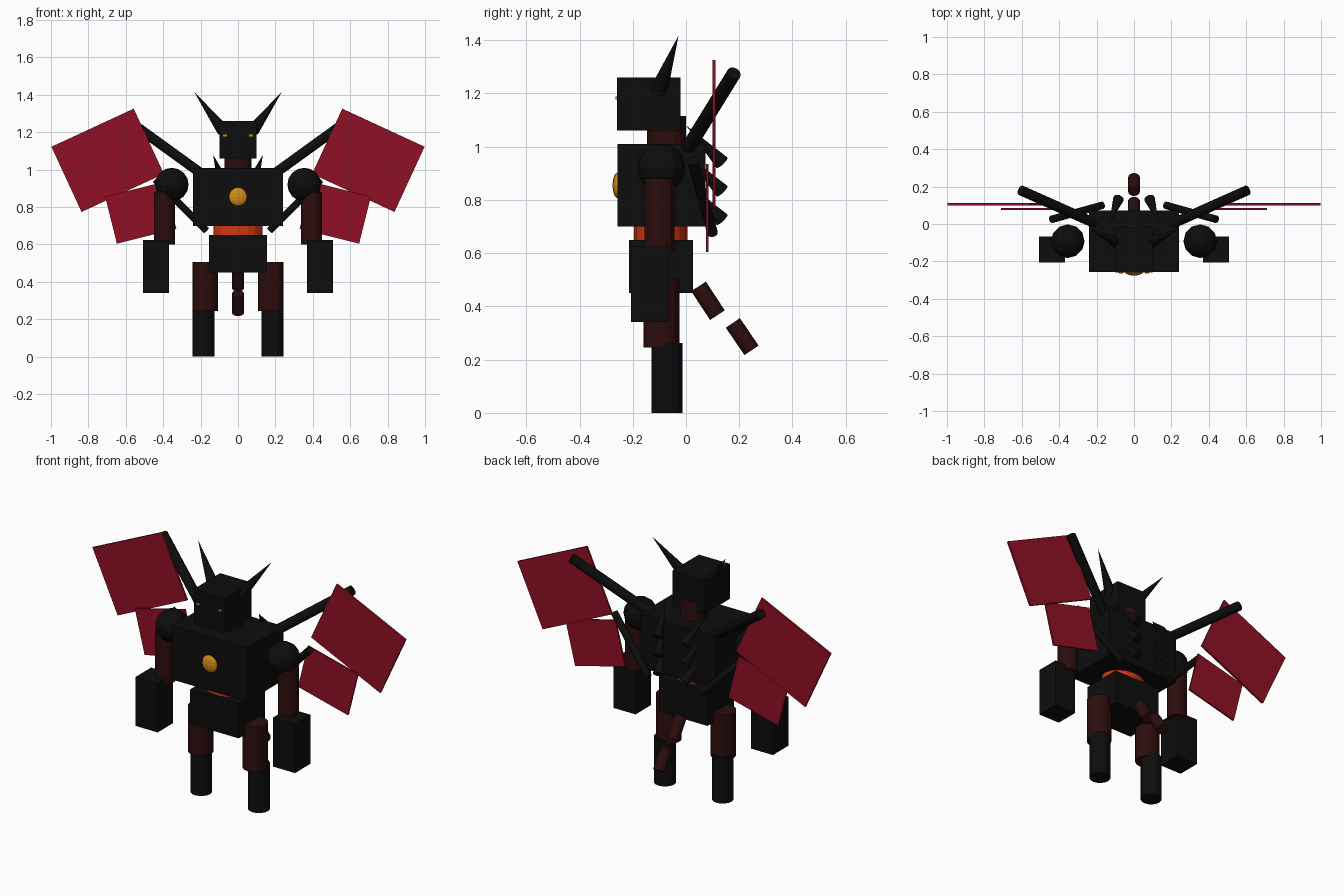
import bpy
from math import radians
from mathutils import Vector

cube = bpy.data.objects.get("Cube")
if cube:
    bpy.data.objects.remove(cube, do_unlink=True)


def material(name, rgb):
    m = bpy.data.materials.new(name)
    m.use_nodes = True
    m.diffuse_color = (*rgb, 1)
    m.node_tree.nodes["Principled BSDF"].inputs["Base Color"].default_value = (*rgb, 1)
    return m


BLACK = material("black", (0.004, 0.004, 0.004))
MAROON = material("dark maroon", (0.026, 0.004, 0.004))
CRIMSON = material("crimson", (0.28, 0.005, 0.018))
ORANGE = material("orange red", (0.65, 0.04, 0.006))
GOLD = material("gold", (0.65, 0.26, 0.01))


def finish(name, mat):
    ob = bpy.context.object
    ob.name = ob.data.name = name
    ob.data.materials.append(mat)
    return ob


def box(name, mat, centre, size, tilt=0):
    bpy.ops.mesh.primitive_cube_add(size=1, location=centre, rotation=(0, radians(tilt), 0))
    bpy.context.object.scale = size
    return finish(name, mat)


def ball(name, mat, centre, size):
    bpy.ops.mesh.primitive_uv_sphere_add(segments=12, ring_count=8, radius=1, location=centre)
    bpy.context.object.scale = size
    return finish(name, mat)


def rod(name, mat, start, end, r1, r2=None, sides=16):
    """Cylinder or cone running from start to end."""
    a, b = Vector(start), Vector(end)
    bpy.ops.mesh.primitive_cone_add(
        vertices=sides, radius1=r1, radius2=r1 if r2 is None else r2,
        depth=(b - a).length, location=(a + b) / 2,
        rotation=(b - a).to_track_quat('Z', 'Y').to_euler())
    return finish(name, mat)


# Body core
box("torso", BLACK, (0, -0.092, 0.855), (0.48, 0.33, 0.31))
box("pelvis", BLACK, (0, -0.094, 0.55), (0.31, 0.24, 0.2))
waist = rod("waist", ORANGE, (0, -0.095, 0.6), (0, -0.095, 0.75), 0.1)
waist.scale.x = 1.3
ball("chest_gem", GOLD, (0, -0.255, 0.855), (0.05, 0.021, 0.05))

# Head and neck
rod("neck", MAROON, (0, -0.073, 0.98), (0, -0.073, 1.115), 0.073)
box("head", BLACK, (0, -0.14, 1.16), (0.2, 0.24, 0.2))

# Tail, two separate segments
rod("tail_upper", MAROON, (0, 0.047, 0.475), (0, 0.118, 0.367), 0.033)
rod("tail_lower", MAROON, (0, 0.176, 0.338), (0, 0.246, 0.235), 0.032)

# Paired parts
for side, s in (("left", 1), ("right", -1)):
    box(side + "_eye", GOLD, (s * 0.07, -0.26, 1.183), (0.02, 0.008, 0.01))
    rod(side + "_horn", BLACK, (s * 0.08, -0.103, 1.21), (s * 0.235, -0.028, 1.417), 0.034, 0, 12)

    # Arms
    ball(side + "_shoulder", BLACK, (s * 0.354, -0.092, 0.92), (0.09, 0.09, 0.09))
    rod(side + "_upper_arm", MAROON, (s * 0.393, -0.1, 0.6), (s * 0.393, -0.1, 0.88), 0.056)
    box(side + "_forearm", BLACK, (s * 0.438, -0.136, 0.483), (0.14, 0.14, 0.283))

    # Legs
    rod(side + "_upper_leg", MAROON, (s * 0.174, -0.092, 0.245), (s * 0.174, -0.092, 0.505), 0.068)
    rod(side + "_lower_leg", BLACK, (s * 0.184, -0.072, 0), (s * 0.184, -0.072, 0.263), 0.058)

    # Wings: struts and flat tilted panels
    rod(side + "_wing_upper_strut", BLACK, (s * 0.1, -0.045, 0.91), (s * 0.605, 0.18, 1.275), 0.027)
    rod(side + "_wing_lower_strut", BLACK, (s * 0.17, 0.1, 0.675), (s * 0.44, 0.025, 0.945), 0.02)
    box(side + "_wing_upper_panel", CRIMSON, (s * 0.697, 0.105, 1.05), (0.485, 0.012, 0.384), s * 24.8)
    box(side + "_wing_lower_panel", CRIMSON, (s * 0.52, 0.08, 0.77), (0.328, 0.01, 0.259), s * 14)

    # Back spikes in three rows
    for row in range(3):
        z = 0.94 - row * 0.107
        rod(f"{side}_back_spike_{row + 1}", BLACK,
            (s * 0.083, 0.135, z), (s * 0.133, 0, z + 0.14), 0.029, 0, 12)
